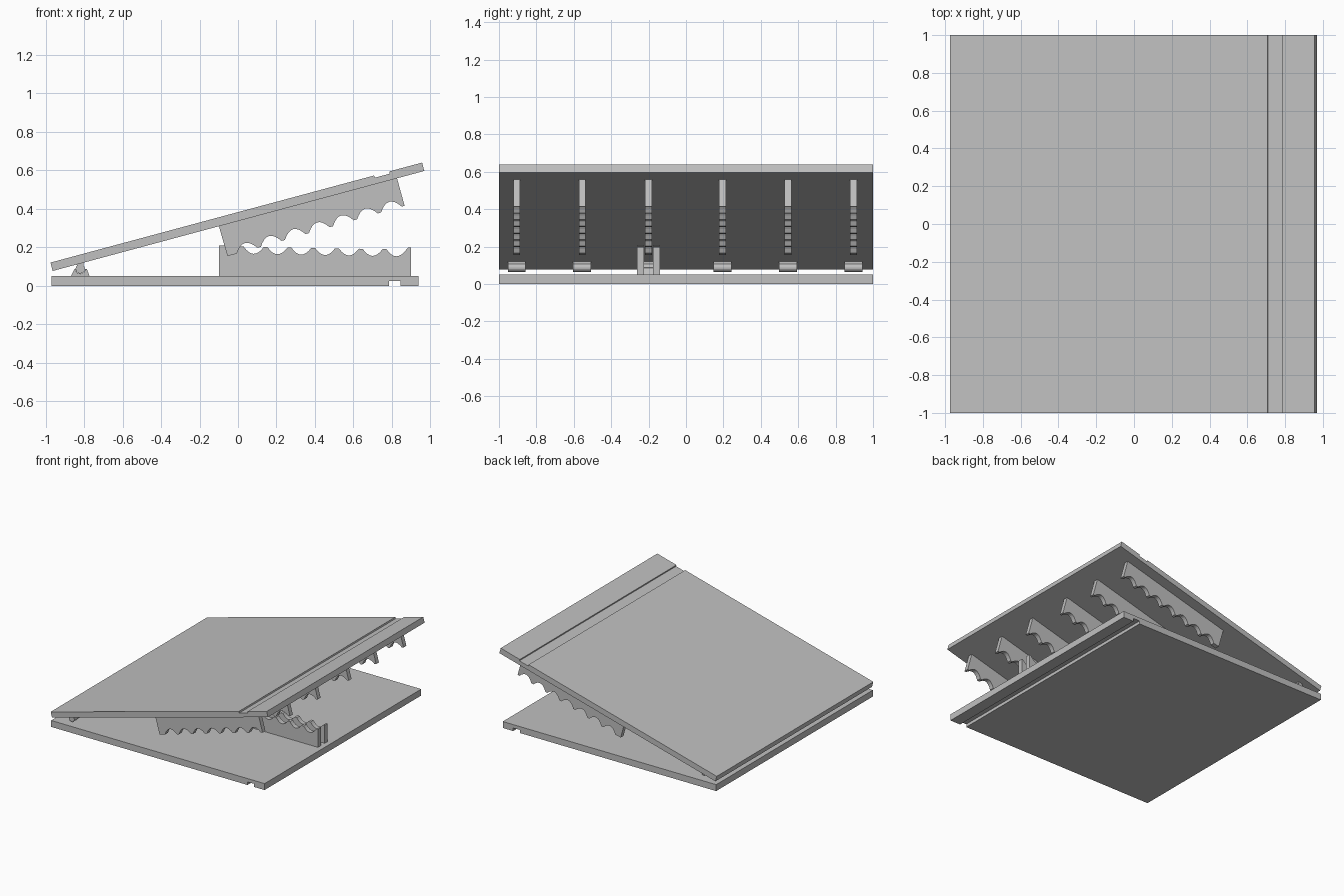
import bpy, bmesh, math
from mathutils import Vector

cube = bpy.data.objects.get("Cube")
if cube:
    bpy.data.objects.remove(cube, do_unlink=True)

grey = bpy.data.materials.new("light grey")
grey.use_nodes = True
colour = (0.527, 0.527, 0.527, 1)
grey.diffuse_color = colour
grey.node_tree.nodes["Principled BSDF"].inputs["Base Color"].default_value = colour


def extrude(name, profile, y_mid, width):
    """Extrude an x-z profile along y, centred on y_mid."""
    bm = bmesh.new()
    face = bm.faces.new([bm.verts.new((x, y_mid - width / 2, z)) for x, z in profile])
    moved = bmesh.ops.extrude_face_region(bm, geom=[face])["geom"]
    verts = [v for v in moved if isinstance(v, bmesh.types.BMVert)]
    bmesh.ops.translate(bm, verts=verts, vec=(0, width, 0))
    bmesh.ops.recalc_face_normals(bm, faces=bm.faces)
    mesh = bpy.data.meshes.new(name)
    bm.to_mesh(mesh)
    bm.free()
    mesh.materials.append(grey)
    obj = bpy.data.objects.new(name, mesh)
    bpy.context.collection.objects.link(obj)
    return obj


def scallops(start, end, count, flat, height, steps=8):
    """Row of arcs from start to end, split by short flats."""
    a, b = Vector(start), Vector(end)
    along = (b - a).normalized()
    normal = Vector((-along.y, along.x))
    pitch = (b - a).length / count
    points = []
    for i in range(count):
        for k in range(steps + 1):
            t = k / steps
            u = i * pitch + flat / 2 + (pitch - flat) * t
            points.append(a + along * u + normal * height * 4 * t * (1 - t))
    return [tuple(p) for p in points]


# Base board with a groove underneath
extrude("base_board", [(-0.97, 0), (0.785, 0), (0.785, 0.025), (0.845, 0.025),
                       (0.845, 0), (0.938, 0), (0.938, 0.052), (-0.97, 0.052)], 0, 2)

# Tilted top board with a shallow ledge groove
TILT = math.radians(15.06)


def on_tilt(u, v):
    return (-0.963 + u * math.cos(TILT) - v * math.sin(TILT),
            0.077 + u * math.sin(TILT) + v * math.cos(TILT))


extrude("tilted_board", [on_tilt(u, v) for u, v in (
    (0, 0), (2, 0), (2, 0.045), (1.823, 0.045), (1.823, 0.033),
    (1.742, 0.033), (1.742, 0.045), (0, 0.045))], 0, 2)

# Scalloped ribs and hinge knobs under the tilted board
rib = [(-0.10, 0.312), (-0.055, 0.155)]
rib += scallops((-0.015, 0.164), (0.86, 0.414), 7, 0.018, 0.042)
rib += [(0.866, 0.415), (0.826, 0.56)]
KNOB_X, KNOB_Z, KNOB_R = -0.82, 0.088, 0.024
knob = [(KNOB_X - 0.018, 0.118), (KNOB_X - 0.018, 0.107)]
for i in range(13):
    a = math.radians(130 + i * 280 / 12)
    knob.append((KNOB_X + KNOB_R * math.cos(a), KNOB_Z + KNOB_R * math.sin(a)))
knob += [(KNOB_X + 0.018, 0.107), (KNOB_X + 0.018, 0.122)]
for i, y in enumerate((-0.905, -0.555, -0.2, 0.195, 0.545, 0.895)):
    extrude(f"scalloped_rib_{i + 1}", rib, y, 0.036)
    extrude(f"hinge_knob_{i + 1}", knob, y, 0.096)

# Pair of notched rails on the base that guide one rib
rail = [(-0.10, 0.05), (-0.10, 0.21), (-0.02, 0.21)]
rail += scallops((0.02, 0.203), (0.885, 0.188), 7, 0.02, -0.036)
rail += [(0.885, 0.198), (0.898, 0.198), (0.898, 0.05)]
for side, y in (("right", -0.243), ("left", -0.157)):
    extrude(f"notched_rail_{side}", rail, y, 0.037)

# Hinge socket with a cupped top
socket = [(-0.868, 0.05), (-0.85, 0.087)]
for i in range(9):
    a = math.radians(180 + i * 180 / 8)
    socket.append((KNOB_X + 0.026 * math.cos(a), KNOB_Z + 0.026 * math.sin(a)))
socket += [(-0.785, 0.087), (-0.772, 0.05)]
extrude("hinge_socket", socket, -0.2, 0.1)
